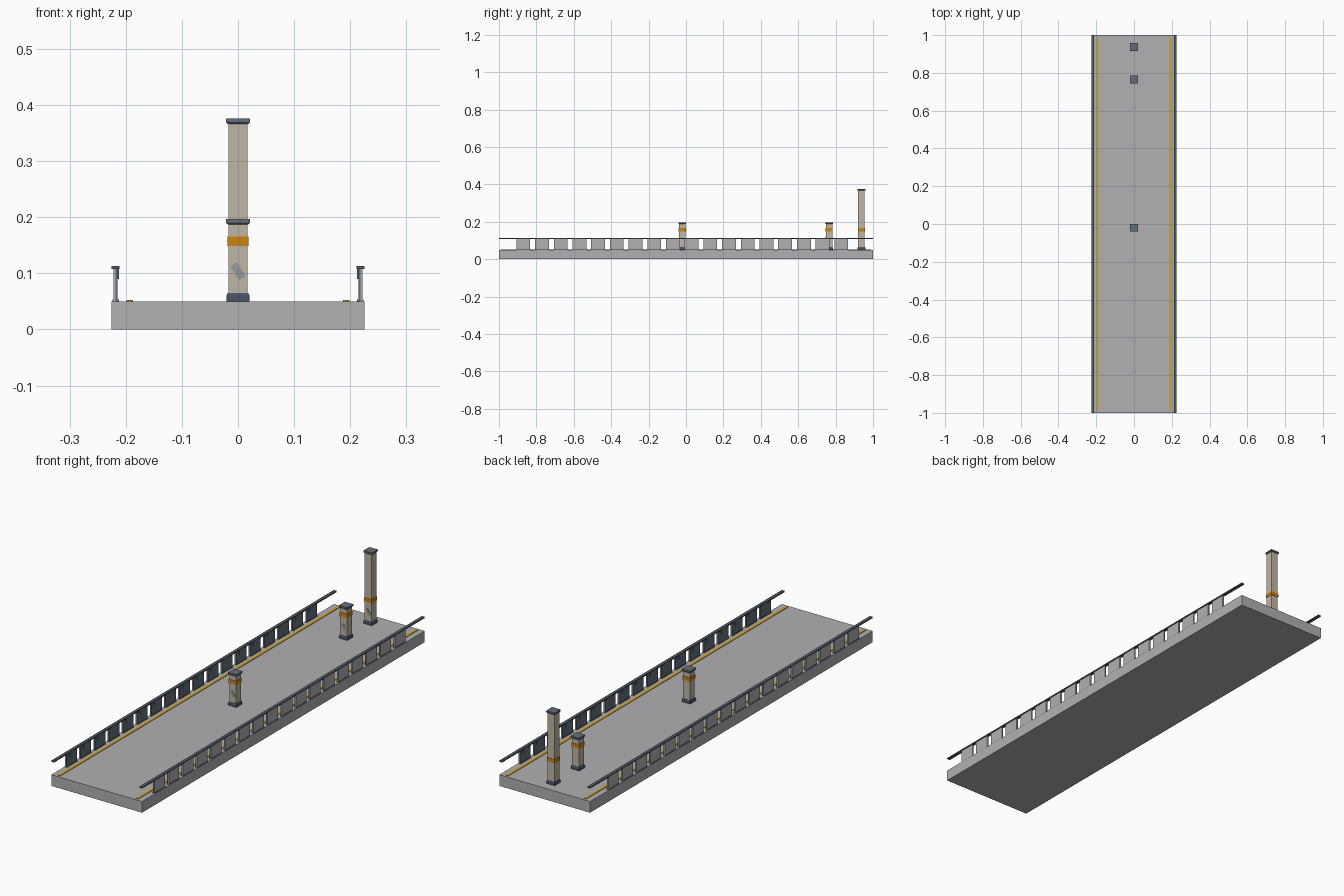
import bpy, bmesh, math
from mathutils import Matrix, Vector

if "Cube" in bpy.data.objects:
    bpy.data.objects.remove(bpy.data.objects["Cube"])


def srgb(r, g, b):
    return [((c / 255 + 0.055) / 1.055) ** 2.4 for c in (r, g, b)] + [1.0]


def material(name, rgb):
    m = bpy.data.materials.new(name)
    m.diffuse_color = srgb(*rgb)
    m.use_nodes = True
    m.node_tree.nodes["Principled BSDF"].inputs["Base Color"].default_value = m.diffuse_color
    return m


CONCRETE = material("concrete grey", (177, 176, 180))
SLATE = material("slate metal", (100, 112, 122))
DARK = material("dark base metal", (76, 82, 100))
BEIGE = material("beige shaft", (192, 182, 164))
ORANGE = material("orange band", (204, 132, 12))
YELLOW = material("yellow stripe", (212, 164, 32))
RAIL = material("dark rail", (82, 92, 100))
PLATE = material("plate grey", (150, 152, 154))


def make(name, bm, mat):
    me = bpy.data.meshes.new(name)
    bm.to_mesh(me)
    bm.free()
    me.materials.append(mat)
    ob = bpy.data.objects.new(name, me)
    bpy.context.collection.objects.link(ob)
    return ob


def add_box(bm, x0, x1, y0, y1, z0, z1):
    size = Matrix.Diagonal((x1 - x0, y1 - y0, z1 - z0, 1))
    mid = Matrix.Translation(((x0 + x1) / 2, (y0 + y1) / 2, (z0 + z1) / 2))
    bmesh.ops.create_cube(bm, size=1, matrix=mid @ size)


def box(name, mat, *b):
    bm = bmesh.new()
    add_box(bm, *b)
    return make(name, bm, mat)


def square_stack(name, mat, y, rings):
    """Square section lofted through (half width, height) rings."""
    bm = bmesh.new()
    loops = [[bm.verts.new((sx * r, y + sy * r, z))
              for sx, sy in ((-1, -1), (1, -1), (1, 1), (-1, 1))] for r, z in rings]
    for a, b in zip(loops, loops[1:]):
        for i in range(4):
            j = (i + 1) % 4
            bm.faces.new((a[i], a[j], b[j], b[i]))
    bm.faces.new(loops[0][::-1])
    bm.faces.new(loops[-1])
    return make(name, bm, mat)


# Deck slab
box("deck", CONCRETE, -0.225, 0.225, -1, 1, 0, 0.05)

# Railings and edge stripes on both sides
for side, s in (("left", -1), ("right", 1)):
    def span(a, b):
        return sorted((s * a, s * b))

    box(side + "_stripe", YELLOW, *span(0.187, 0.199), -0.99, 0.99, 0.05, 0.0525)
    box(side + "_handrail", RAIL, *span(0.211, 0.225), -1, 1, 0.108, 0.1135)
    outer, inner, feet = bmesh.new(), bmesh.new(), bmesh.new()
    for i in range(18):
        y = -0.907 + i * 0.1
        # Panel with a pale outer skin and a metal inner skin
        add_box(outer, *span(0.218, 0.222), y, y + 0.074, 0.05, 0.108)
        add_box(inner, *span(0.2145, 0.218), y, y + 0.074, 0.05, 0.108)
        # Foot plate and top bracket
        add_box(feet, *span(0.2125, 0.2235), y, y + 0.074, 0.05, 0.053)
        add_box(feet, *span(0.2125, 0.2145), y + 0.02, y + 0.054, 0.09, 0.108)
    make(side + "_panel_outside", outer, CONCRETE)
    make(side + "_panel_inside", inner, SLATE)
    make(side + "_panel_fittings", feet, SLATE)

# Columns: two short, one tall
for label, y, top in (("middle", -0.02, 0.197), ("short", 0.765, 0.197), ("tall", 0.938, 0.376)):
    square_stack(label + "_column_base", DARK, y,
                 [(0.0205, 0.05), (0.0205, 0.061), (0.0185, 0.065)])
    square_stack(label + "_column_shaft", BEIGE, y, [(0.0172, 0.06), (0.0172, top - 0.005)])
    square_stack(label + "_column_band", ORANGE, y, [(0.019, 0.149), (0.019, 0.166)])
    square_stack(label + "_column_cap", SLATE, y,
                 [(0.0185, top - 0.010), (0.021, top - 0.007), (0.021, top)])
    # Tilted plate on the front of the shaft
    bm = bmesh.new()
    add_box(bm, -0.0145, 0.0145, -0.0006, 0.0006, -0.007, 0.007)
    bm.transform(Matrix.Translation(Vector((0, y - 0.0176, 0.104)))
                 @ Matrix.Rotation(math.radians(58), 4, 'Y'))
    make(label + "_column_plate", bm, PLATE)
